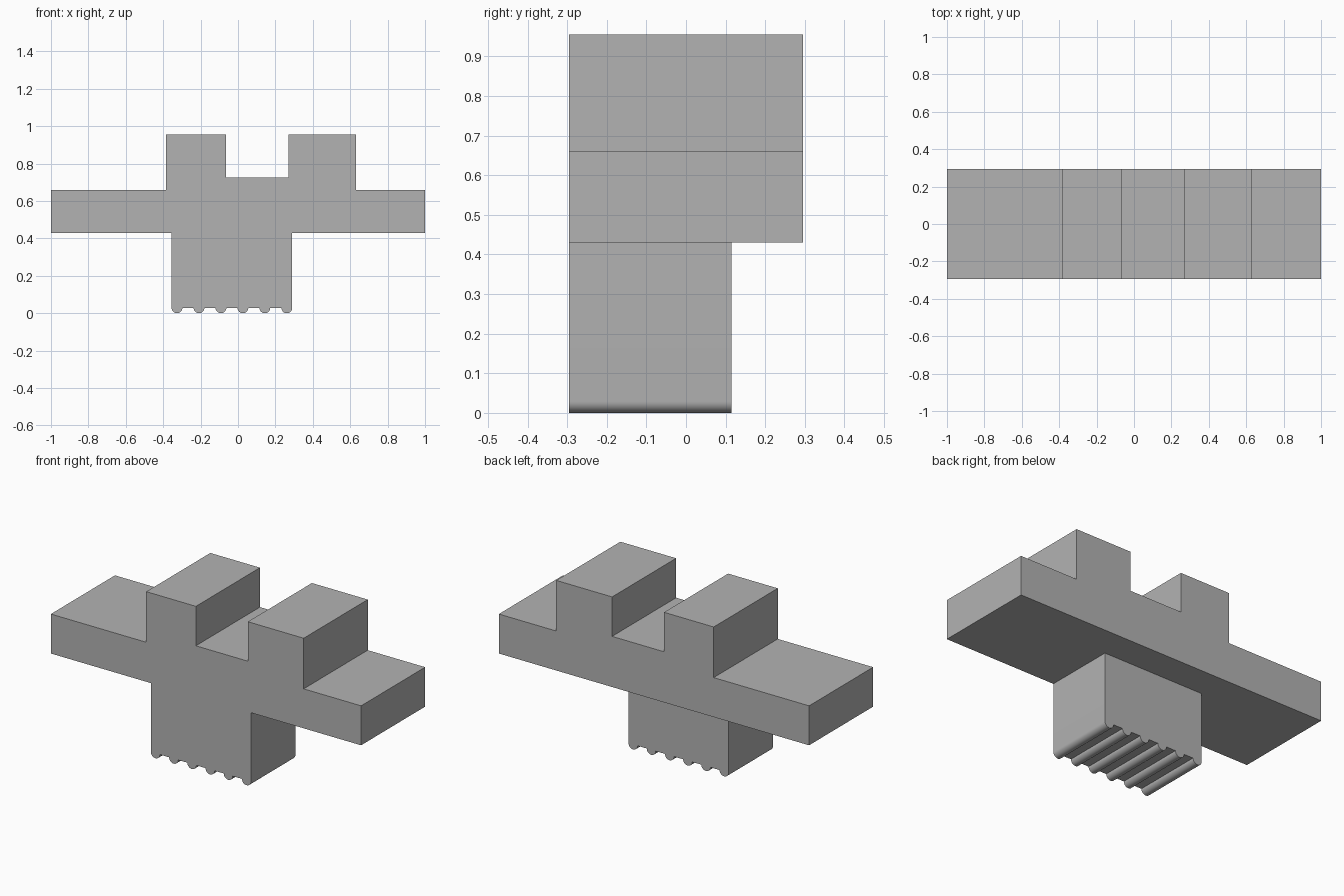
import bpy
import bmesh
import math

cube = bpy.data.objects.get("Cube")
if cube:
    bpy.data.objects.remove(cube, do_unlink=True)

FRONT, BACK, STEM_BACK = -0.295, 0.295, 0.115

grey = bpy.data.materials.new("plain grey")
grey.use_nodes = True
COLOUR = (0.45, 0.45, 0.45, 1)
grey.diffuse_color = COLOUR
grey.node_tree.nodes["Principled BSDF"].inputs["Base Color"].default_value = COLOUR


def extrude_profile(name, points, y0, y1):
    """Prism with an (x, z) outline, running from y0 to y1."""
    bm = bmesh.new()
    face = bm.faces.new([bm.verts.new((x, y0, z)) for x, z in points])
    moved = bmesh.ops.extrude_face_region(bm, geom=[face])["geom"]
    verts = [g for g in moved if isinstance(g, bmesh.types.BMVert)]
    bmesh.ops.translate(bm, verts=verts, vec=(0, y1 - y0, 0))
    bmesh.ops.recalc_face_normals(bm, faces=bm.faces)
    mesh = bpy.data.meshes.new(name)
    bm.to_mesh(mesh)
    bm.free()
    obj = bpy.data.objects.new(name, mesh)
    mesh.materials.append(grey)
    bpy.context.collection.objects.link(obj)
    return obj


# Long bar with two upright blocks and a raised floor between them
bar = [(-1, 0.43), (1, 0.43), (1, 0.66), (0.63, 0.66), (0.63, 0.955),
       (0.27, 0.955), (0.27, 0.725), (-0.065, 0.725), (-0.065, 0.955),
       (-0.385, 0.955), (-0.385, 0.66), (-1, 0.66)]
body = extrude_profile("body", bar, FRONT, BACK)

# Stem below, with a row of rounded ribs along its underside
LEFT, RIGHT, RIBS, RADIUS, STEPS = -0.355, 0.29, 6, 0.029, 16
spacing = (RIGHT - LEFT - 2 * RADIUS) / (RIBS - 1)
stem = [(RIGHT, 0.53), (LEFT, 0.53)]
for rib in range(RIBS):
    centre = LEFT + RADIUS + rib * spacing
    for step in range(STEPS + 1):
        a = math.pi * (1 + step / STEPS)
        stem.append((centre + RADIUS * math.cos(a), RADIUS + RADIUS * math.sin(a)))
stem_obj = extrude_profile("stem_helper", stem, FRONT, STEM_BACK)

# Join stem and bar into one solid
union = body.modifiers.new("join stem", "BOOLEAN")
union.operation = "UNION"
union.solver = "EXACT"
union.object = stem_obj
bpy.ops.object.select_all(action="DESELECT")
body.select_set(True)
bpy.context.view_layer.objects.active = body
bpy.ops.object.modifier_apply(modifier=union.name)
bpy.data.objects.remove(stem_obj, do_unlink=True)

# Merge coplanar faces, then smooth only the ribs
bm = bmesh.new()
bm.from_mesh(body.data)
bmesh.ops.remove_doubles(bm, verts=bm.verts, dist=0.0001)
bmesh.ops.dissolve_limit(bm, angle_limit=0.01, verts=bm.verts, edges=bm.edges)
bm.to_mesh(body.data)
bm.free()
bpy.ops.object.shade_smooth_by_angle(angle=math.radians(30))
